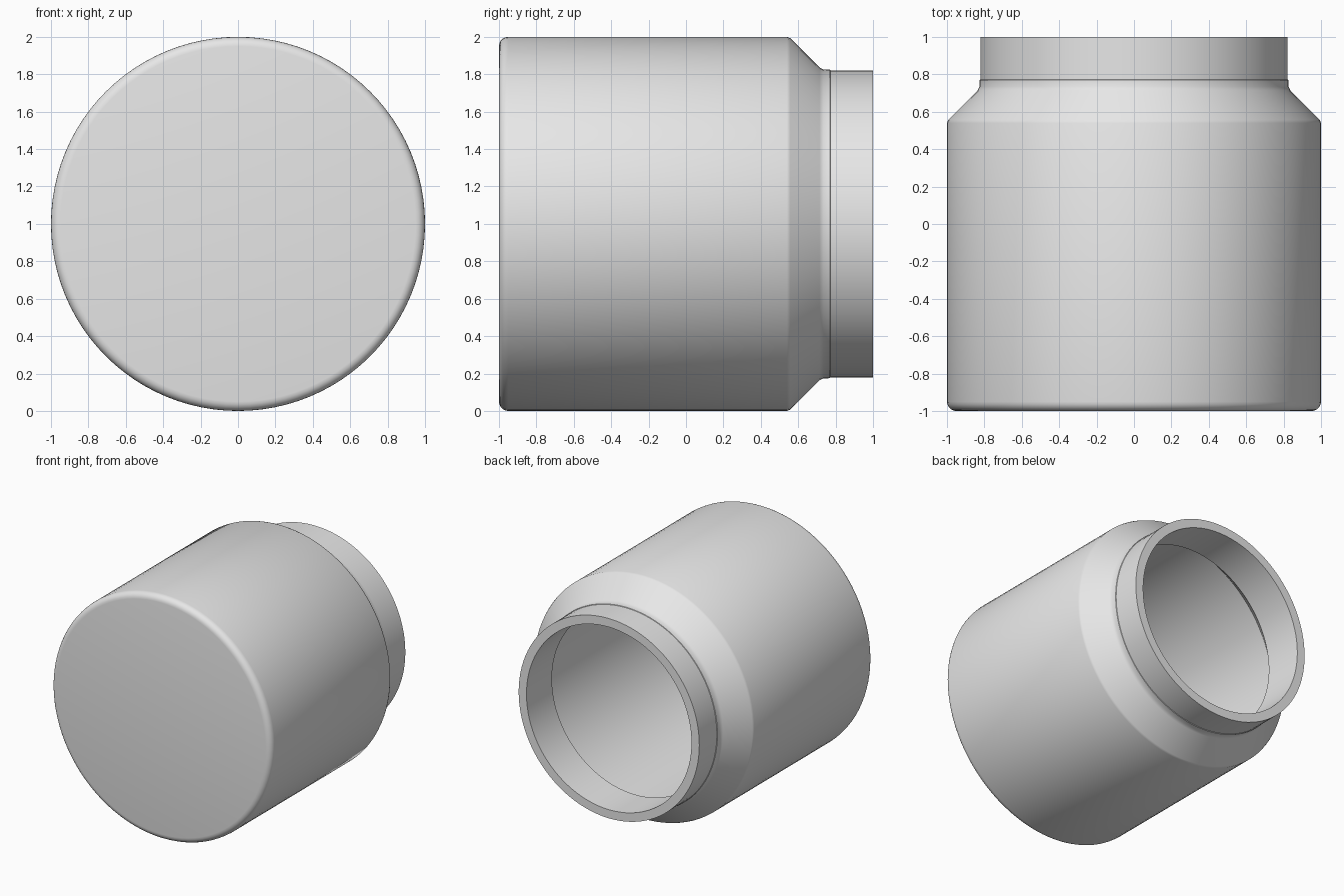
import bpy
import bmesh
from math import cos, sin, pi, radians
from mathutils import Matrix, Vector

default_cube = bpy.data.objects.get("Cube")
if default_cube:
    bpy.data.objects.remove(default_cube, do_unlink=True)

SEGMENTS = 96
WALL = 0.07
CENTRE = Vector((0, 0, 1))


def make_material(name, value):
    mat = bpy.data.materials.new(name)
    mat.use_nodes = True
    colour = (value, value, value, 1)
    mat.diffuse_color = colour
    mat.node_tree.nodes["Principled BSDF"].inputs["Base Color"].default_value = colour
    return mat


def arc(radius, along, size, start, end, steps=5):
    """Rounded corner as (radius, y) pairs."""
    angles = [start + (end - start) * i / steps for i in range(steps + 1)]
    return [(radius + size * cos(a), along + size * sin(a)) for a in angles]


def revolve(name, profile, material):
    """Spin a (radius, y) profile around the lying axis."""
    bm = bmesh.new()
    verts = [bm.verts.new((r, y, 0)) for r, y in profile]
    edges = [bm.edges.new(pair) for pair in zip(verts, verts[1:])]
    bmesh.ops.spin(bm, geom=verts + edges, cent=(0, 0, 0), axis=(0, 1, 0),
                   angle=2 * pi, steps=SEGMENTS, use_merge=True)
    bmesh.ops.remove_doubles(bm, verts=bm.verts, dist=0.0005)
    bmesh.ops.recalc_face_normals(bm, faces=bm.faces)
    bmesh.ops.transform(bm, matrix=Matrix.Translation(CENTRE), verts=bm.verts)
    mesh = bpy.data.meshes.new(name)
    bm.to_mesh(mesh)
    bm.free()
    obj = bpy.data.objects.new(name, mesh)
    bpy.context.collection.objects.link(obj)
    mesh.materials.append(material)
    bpy.ops.object.select_all(action="DESELECT")
    obj.select_set(True)
    bpy.context.view_layer.objects.active = obj
    bpy.ops.object.shade_smooth_by_angle(angle=radians(35))
    return obj


grey = make_material("light grey", 0.8)

# Outside: closed end, rounded rim, wall, sloping shoulder, collar and neck
outside = [(0, -1)]
outside += arc(0.95, -0.95, 0.05, -pi / 2, 0)
outside += [(1, 0.54), (0.993, 0.557), (0.836, 0.714), (0.826, 0.735),
            (0.825, 0.77), (0.821, 0.772), (0.821, 1)]

# Inside: mouth, neck, inner shoulder, inner wall and floor
inner = 1 - WALL
inside = [(0.75, 1), (0.75, 0.67), (inner, 0.49),
          (inner, WALL - 1), (0, WALL - 1)]

revolve("jar", outside + inside, grey)
